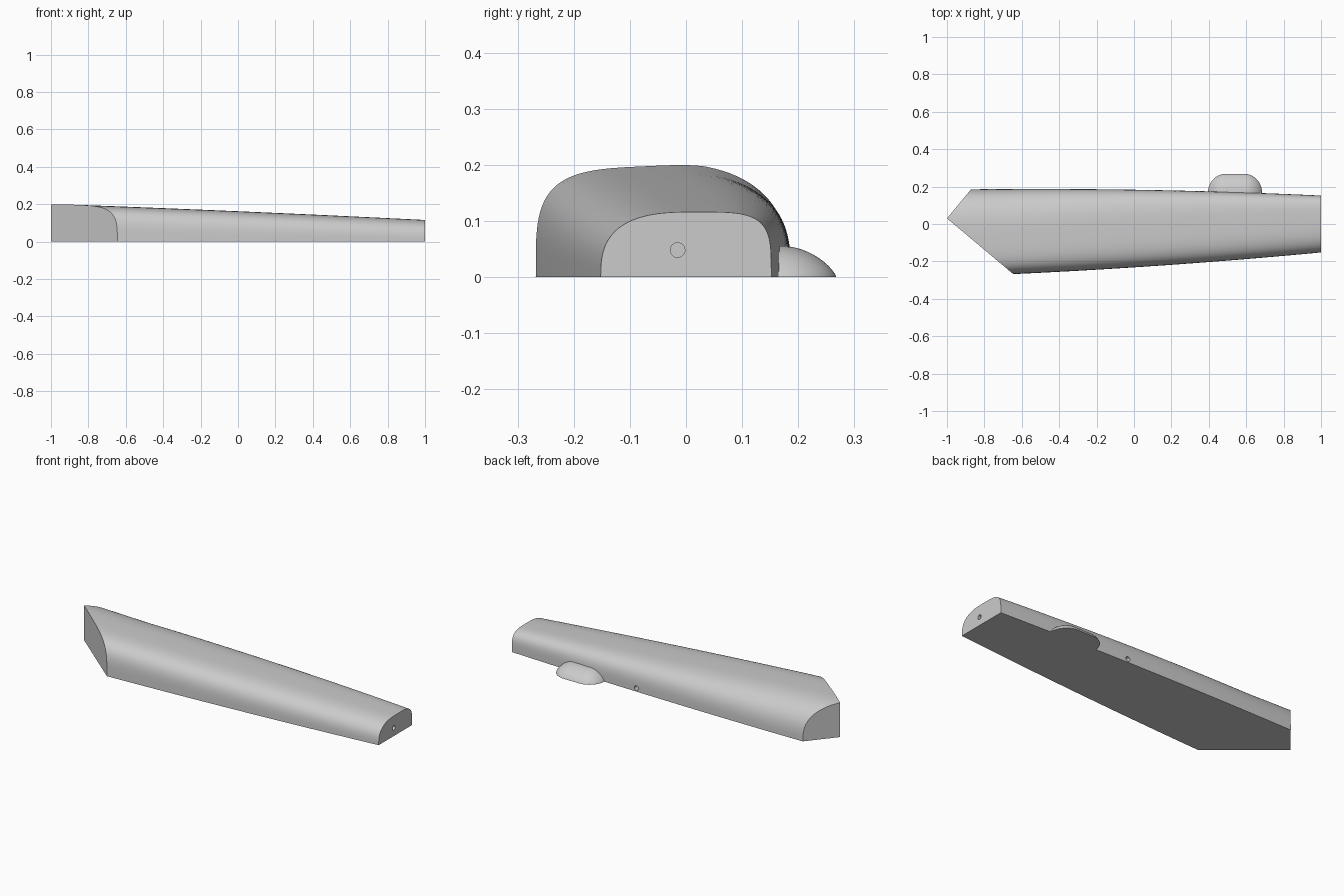
import bpy, bmesh, math
from mathutils import Matrix, Vector

cube = bpy.data.objects.get("Cube")
if cube:
    bpy.data.objects.remove(cube, do_unlink=True)

grey = bpy.data.materials.new("light grey")
grey.use_nodes = True
colour = (0.6, 0.6, 0.6, 1)
grey.diffuse_color = colour
grey.node_tree.nodes["Principled BSDF"].inputs["Base Color"].default_value = colour


def make_object(name, bm):
    bmesh.ops.recalc_face_normals(bm, faces=bm.faces)
    mesh = bpy.data.meshes.new(name)
    bm.to_mesh(mesh)
    bm.free()
    mesh.materials.append(grey)
    obj = bpy.data.objects.new(name, mesh)
    bpy.context.collection.objects.link(obj)
    return obj


def select(obj):
    bpy.ops.object.select_all(action='DESELECT')
    obj.select_set(True)
    bpy.context.view_layer.objects.active = obj


def blend(x, left, middle, right):
    """Quadratic through values at the wide end, the middle and the narrow end."""
    t = (x + 0.65) / 1.65
    return (left * (1 - t) * (1 - 2 * t) + middle * 4 * t * (1 - t)
            + right * t * (2 * t - 1))


def trim(bm, point, outward):
    """Cut away everything on the outward side and cap the cut."""
    cut = bmesh.ops.bisect_plane(
        bm, geom=bm.verts[:] + bm.edges[:] + bm.faces[:], dist=1e-6,
        plane_co=point, plane_no=outward, clear_outer=True)
    edges = [e for e in cut["geom_cut"] if isinstance(e, bmesh.types.BMEdge)]
    bmesh.ops.contextual_create(bm, geom=edges)


def section(x, steps=24):
    """Flat-bottomed arch whose two shoulders have their own roundness."""
    t = min(1, max(0, (x + 0.65) / 1.65))
    front = blend(x, -0.268, -0.22, -0.152)
    back = blend(x, 0.187, 0.18, 0.152)
    top = blend(x, 0.189, 0.155, 0.116)
    crest = -0.05 + 0.065 * t
    points = []
    for i in range(2 * steps + 1):
        a = math.pi * i / (2 * steps)
        c, s = math.cos(a), math.sin(a)
        on_back = i < steps
        n = 2.7 + 1.5 * t if on_back else 4 - 1.2 * t
        reach = abs(c) ** (2 / n) if i != steps else 0
        height = s ** (2 / n) if 0 < i < 2 * steps else 0
        side = back if on_back else front
        points.append((x, crest + (side - crest) * reach, top * height))
    return points


# Tapered body, lofted along its length
bm = bmesh.new()
stations = 32
rings = [[bm.verts.new(p) for p in section(-1.02 + 2.02 * i / stations)]
         for i in range(stations + 1)]
for a, b in zip(rings, rings[1:]):
    for j in range(len(a)):
        k = (j + 1) % len(a)
        bm.faces.new((a[j], a[k], b[k], b[j]))
bm.faces.new(rings[0])
bm.faces.new(rings[-1])
bmesh.ops.recalc_face_normals(bm, faces=bm.faces)

# Pointed end made by two upright cuts
tip = Vector((-1, 0.03, 0))
for corner, sign in (((-0.645, -0.268, 0), 1), ((-0.87, 0.187, 0), -1)):
    along = Vector(corner) - tip
    trim(bm, tip, Vector((along.y, -along.x, 0)) * sign)
body = make_object("tapered_body", bm)


# Small blind holes in the narrow end and in the back
def drill(name, centre, axis, depth):
    cutter_bm = bmesh.new()
    turn = Vector(axis).to_track_quat('Z', 'Y').to_matrix().to_4x4()
    bmesh.ops.create_cone(cutter_bm, cap_ends=True, segments=32, radius1=0.013,
                          radius2=0.013, depth=2 * depth,
                          matrix=Matrix.Translation(centre) @ turn)
    cutter = make_object(name, cutter_bm)
    cutter.hide_render = True
    mod = body.modifiers.new(name, 'BOOLEAN')
    mod.operation = 'DIFFERENCE'
    mod.solver = 'EXACT'
    mod.object = cutter
    select(body)
    bpy.ops.object.modifier_apply(modifier=name)
    bpy.data.objects.remove(cutter, do_unlink=True)


drill("end_hole", (1, -0.015, 0.048), (1, 0, 0), 0.1)
drill("back_hole", (0.19, 0.178, 0.02), (0, 1, 0), 0.06)

# Rounded tab on the back: a low dome stretched lengthwise
bm = bmesh.new()
rows, around = 12, 48
loops = []
for i in range(rows):
    r = math.sin(math.pi / 2 * (1 - i / rows))
    height = 0.056 * (1 - r * r) ** 0.75
    loop = []
    for j in range(around):
        a = 2 * math.pi * (j + 0.5) / around
        x = 0.54 + math.copysign(0.05, math.cos(a)) + 0.095 * r * math.cos(a)
        loop.append(bm.verts.new((x, 0.165 + 0.103 * r * math.sin(a), height)))
    loops.append(loop)
for a, b in zip(loops, loops[1:]):
    for j in range(around):
        k = (j + 1) % around
        bm.faces.new((a[j], a[k], b[k], b[j]))
bm.faces.new(loops[0])
bm.faces.new(loops[-1])
bmesh.ops.recalc_face_normals(bm, faces=bm.faces)
trim(bm, (0, 0.155, 0), (0, -1, 0))
tab = make_object("back_tab", bm)

for obj in (body, tab):
    select(obj)
    bpy.ops.object.shade_smooth_by_angle(angle=math.radians(35))
